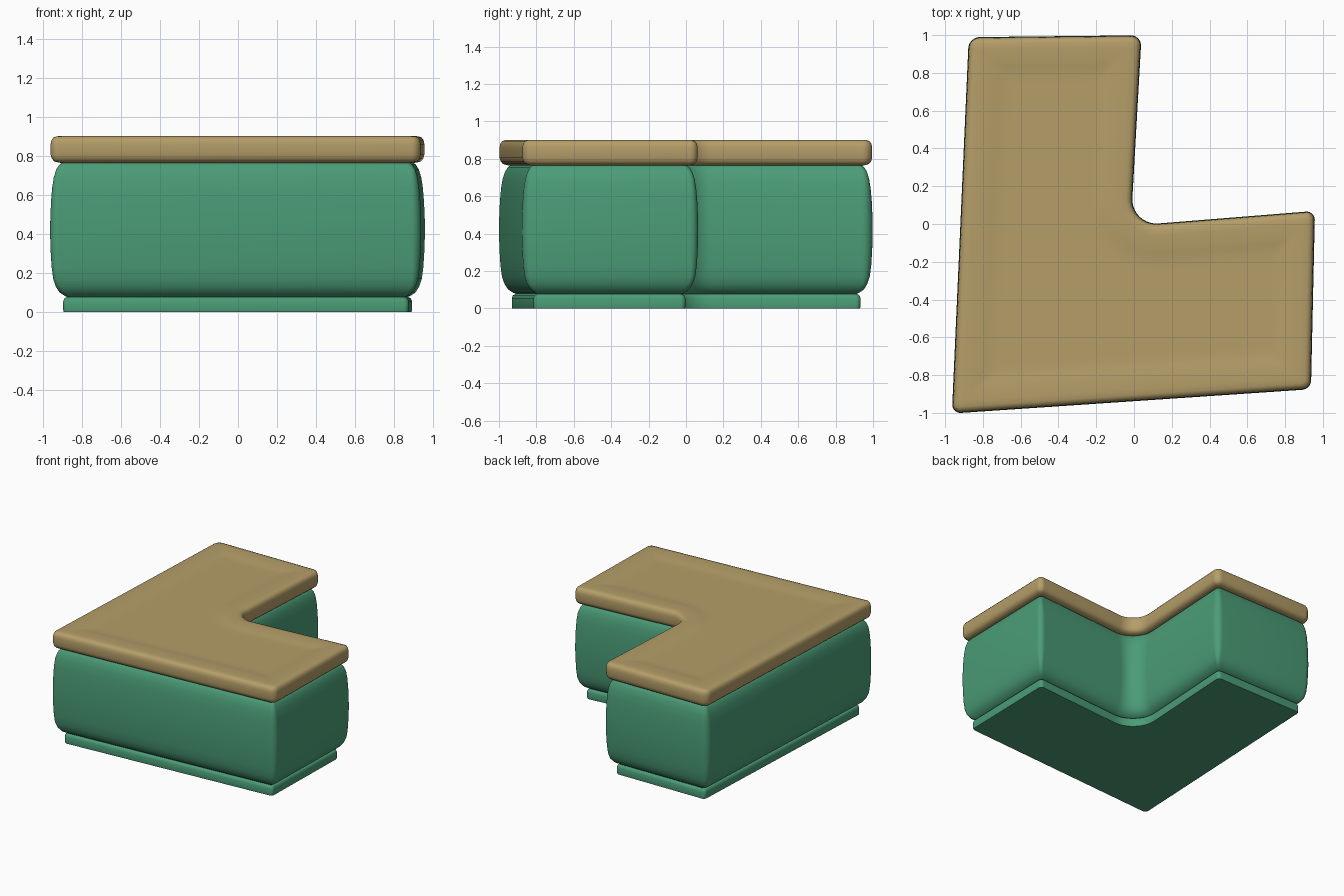
import bpy, bmesh, math
from mathutils import Vector

if "Cube" in bpy.data.objects:
    bpy.data.objects.remove(bpy.data.objects["Cube"])

def material(name, rgb):
    m = bpy.data.materials.new(name)
    m.diffuse_color = (*rgb, 1)
    m.use_nodes = True
    m.node_tree.nodes["Principled BSDF"].inputs["Base Color"].default_value = m.diffuse_color
    return m

green = material("green", (0.07, 0.335, 0.185))
tan = material("tan", (0.46, 0.34, 0.14))

# L-shaped plan, counter-clockwise: x, y, corner radius
PLAN = [(-0.961, -1.0, 0.04), (0.934, -0.872, 0.05), (0.955, 0.066, 0.04),
        (-0.02, -0.012, 0.13), (0.037, 0.996, 0.05), (-0.872, 0.986, 0.06)]

def outline(inset, n=10):
    """Plan moved inward by inset, with rounded corners."""
    pts = [Vector(p[:2]) for p in PLAN]
    count = len(pts)
    dirs = [(pts[(i + 1) % count] - pts[i]).normalized() for i in range(count)]
    corners = []
    for i in range(count):
        a, b = dirs[i - 1], dirs[i]
        na, nb = Vector((-a.y, a.x)), Vector((-b.y, b.x))
        corners.append(pts[i] + (na + nb) * inset / (1 + na.dot(nb)))
    ring = []
    for i, c in enumerate(corners):
        a, b = dirs[i - 1], dirs[i]
        turn = math.atan2(a.x * b.y - a.y * b.x, a.dot(b))
        sign = 1 if turn > 0 else -1
        r = max(PLAN[i][2] - sign * inset, 0.025)
        start = c - a * r * math.tan(abs(turn) / 2)
        na = Vector((-a.y, a.x)) * sign
        centre = start + na * r
        for k in range(n + 1):
            t = turn * k / n
            v = -na * r
            ring.append(centre + Vector((v.x * math.cos(t) - v.y * math.sin(t),
                                         v.x * math.sin(t) + v.y * math.cos(t))))
    return ring

def loft(name, profile, mat):
    """Stack the outline through (inset, z) steps and cap both ends."""
    bm = bmesh.new()
    rings = [[bm.verts.new((p.x, p.y, z)) for p in outline(d)] for d, z in profile]
    for lo, hi in zip(rings, rings[1:]):
        for i in range(len(lo)):
            j = (i + 1) % len(lo)
            bm.faces.new((lo[i], lo[j], hi[j], hi[i]))
    bm.faces.new(rings[0][::-1])
    bm.faces.new(rings[-1])
    me = bpy.data.meshes.new(name)
    bm.to_mesh(me)
    bm.free()
    me.materials.append(mat)
    ob = bpy.data.objects.new(name, me)
    bpy.context.collection.objects.link(ob)
    bpy.ops.object.select_all(action='DESELECT')
    ob.select_set(True)
    bpy.context.view_layer.objects.active = ob
    bpy.ops.object.shade_smooth_by_angle(angle=math.radians(40))

# Recessed foot
loft("plinth", [(0.064, 0), (0.062, 0.01), (0.062, 0.055), (0.067, 0.069), (0.08, 0.077)], green)

# Softly bulging cabinet
loft("counter_body", [(0.09, 0.073), (0.07, 0.083), (0.045, 0.10), (0.026, 0.13), (0.013, 0.17),
                      (0.005, 0.23), (0.0, 0.31), (-0.003, 0.40), (-0.002, 0.48), (0.002, 0.57),
                      (0.008, 0.64), (0.016, 0.69), (0.028, 0.73), (0.043, 0.755), (0.065, 0.772)], green)

# Rounded worktop with a shallow dished surface
loft("countertop", [(0.07, 0.763), (0.04, 0.765), (0.018, 0.772), (0.006, 0.785), (0.0, 0.805),
                    (0.0, 0.86), (0.004, 0.88), (0.014, 0.894), (0.03, 0.90), (0.06, 0.901),
                    (0.12, 0.900), (0.15, 0.897), (0.18, 0.893), (0.21, 0.891), (0.25, 0.891)], tan)
